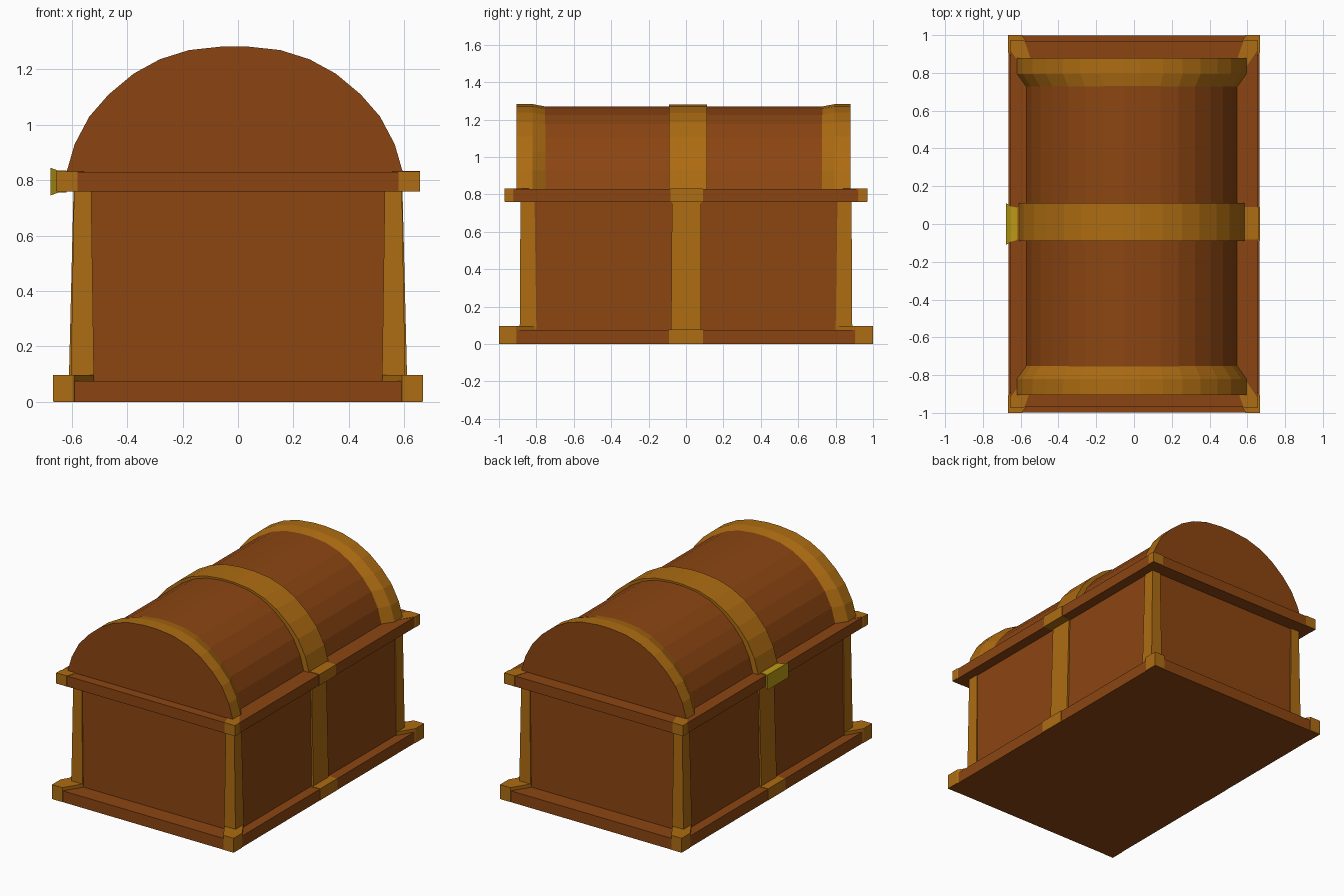
import bpy, bmesh

if "Cube" in bpy.data.objects:
    bpy.data.objects.remove(bpy.data.objects["Cube"])


def material(name, rgb):
    m = bpy.data.materials.new(name)
    m.diffuse_color = (*rgb, 1)
    m.use_nodes = True
    m.node_tree.nodes["Principled BSDF"].inputs["Base Color"].default_value = m.diffuse_color
    return m


wood = material("wood", (0.26, 0.06, 0.006))
bronze = material("bronze", (0.42, 0.15, 0.006))
yellow = material("yellow_metal", (0.50, 0.33, 0.008))


def loft(name, rings, mat, cap_mat=None):
    """Skin a row of matching rings; cap_mat colours only the first end."""
    bm = bmesh.new()
    rows = [[bm.verts.new(p) for p in ring] for ring in rings]
    n = len(rows[0])
    for a, b in zip(rows, rows[1:]):
        for i in range(n):
            j = (i + 1) % n
            bm.faces.new((a[i], a[j], b[j], b[i]))
    first = bm.faces.new(rows[0])
    bm.faces.new(rows[-1])
    first.material_index = 1 if cap_mat else 0
    bmesh.ops.recalc_face_normals(bm, faces=bm.faces[:])
    me = bpy.data.meshes.new(name)
    bm.to_mesh(me)
    bm.free()
    me.materials.append(mat)
    if cap_mat:
        me.materials.append(cap_mat)
    ob = bpy.data.objects.new(name, me)
    bpy.context.collection.objects.link(ob)
    return ob


def rect(x0, x1, y0, y1, z):
    return [(x0, y0, z), (x1, y0, z), (x1, y1, z), (x0, y1, z)]


def outline(points, sx, sy, z):
    return [(x * sx, y * sy, z) for x, y in points]


# Plinth, tapered body and lid rim
loft("plinth", [rect(-.664, .664, -.997, .997, z) for z in (0, .075)], wood)
loft("body", [rect(-.598, .598, -.882, .882, .07),
              rect(-.586, .586, -.878, .878, .77)], wood)
loft("lid_rim", [rect(-.654, .654, -.968, .968, z) for z in (.76, .83)], wood)

# Corner posts, foot caps and rim caps
foot = [(.668, 1), (.592, 1), (.52, .885), (.52, .80), (.60, .80), (.668, .91)]
rim = [(.657, .971), (.58, .971), (.55, .885), (.55, .84), (.60, .84), (.657, .925)]
for sx in (-1, 1):
    for sy in (-1, 1):
        post0 = [(.52, .80), (.604, .80), (.604, .889), (.52, .889)]
        post1 = [(.53, .81), (.592, .81), (.592, .885), (.53, .885)]
        loft("corner_post", [outline(post0, sx, sy, .08),
                             outline(post1, sx, sy, .765)], bronze)
        loft("foot_cap", [outline(foot, sx, sy, z) for z in (.001, .097)], bronze)
        loft("rim_cap", [outline(rim, sx, sy, z) for z in (.761, .832)], bronze)

    # Middle strap down each long side
    x0, x1 = .5 * sx, .667 * sx
    loft("strap_foot", [rect(x0, x1, -.09, .09, z) for z in (.001, .078)], bronze)
    loft("strap_side", [rect(x0, .611 * sx, -.08, .08, .07),
                        rect(x0, .594 * sx, -.075, .08, .765)], bronze)
    loft("strap_rim", [rect(x0, .658 * sx, -.083, .09, z) for z in (.759, .833)], bronze)

# Arched lid, faceted half profile mirrored across the middle
half = [(.607, 0), (.578, .1), (.525, .2), (.455, .28),
        (.365, .355), (.27, .407), (.165, .44), (.045, .453)]
arch = half + [(-x, z) for x, z in reversed(half)]


def arch_ring(y, kx=1.0, kz=1.0):
    return [(-.012 + x * kx, y, .83 + z * kz) for x, z in arch]


loft("lid", [arch_ring(y, .92, .973) for y in (-.88, .86)], wood)
loft("lid_band_front", [arch_ring(-.905), arch_ring(-.82),
                        arch_ring(-.75, .918, .971)], bronze, wood)
loft("lid_band_back", [arch_ring(.88), arch_ring(.795),
                       arch_ring(.725, .918, .971)], bronze, wood)
loft("lid_band_middle", [arch_ring(y, .985, .998) for y in (-.09, .112)], bronze)


# Flared latch on the left side
def latch_ring(x, hy, hz):
    return [(x, -hy, .795 - hz), (x, hy, .795 - hz),
            (x, hy, .795 + hz), (x, -hy, .795 + hz)]


loft("latch", [latch_ring(-.62, .085, .04), latch_ring(-.65, .093, .04),
               latch_ring(-.677, .11, .05)], yellow)
